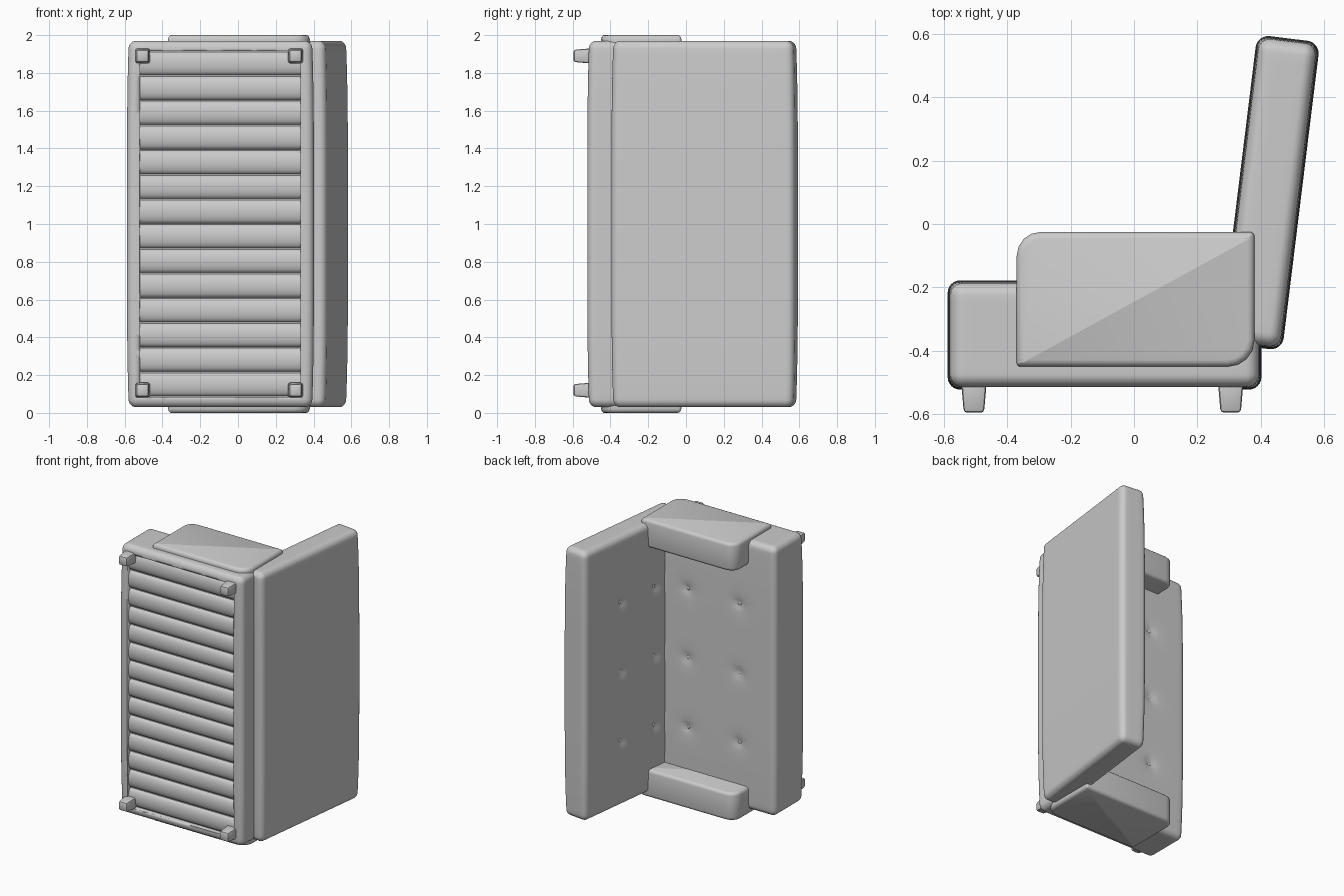
import bpy, bmesh, math
from mathutils import Vector, Matrix

if "Cube" in bpy.data.objects:
    bpy.data.objects.remove(bpy.data.objects["Cube"])

def finish(bm, name, angle=40):
    bmesh.ops.recalc_face_normals(bm, faces=bm.faces)
    me = bpy.data.meshes.new(name)
    bm.to_mesh(me)
    bm.free()
    ob = bpy.data.objects.new(name, me)
    bpy.context.collection.objects.link(ob)
    bpy.ops.object.select_all(action='DESELECT')
    ob.select_set(True)
    bpy.context.view_layer.objects.active = ob
    bpy.ops.object.shade_smooth_by_angle(angle=math.radians(angle))
    return ob

def box(size, loc, bevel=0.0, segs=3):
    bm = bmesh.new()
    bmesh.ops.create_cube(bm, size=1, matrix=Matrix.Translation(loc) @ Matrix.Diagonal((*size, 1)))
    if bevel:
        bmesh.ops.bevel(bm, geom=bm.edges[:], offset=bevel, segments=segs, profile=0.5, affect='EDGES')
    return bm

def cushion(name, size, matrix, r, axis, sign, dents):
    """Rounded, slightly swollen block with tufted dents on one face."""
    h = Vector(size) / 2
    bm = box(size, (0, 0, 0))
    for i in range(3):
        n = max(2, round(2 * (h[i] - r) / 0.027))
        inner = [-(h[i] - r) + 2 * (h[i] - r) * k / n for k in range(n + 1)]
        rim = [s * (h[i] - r + r * t) for s in (-1, 1) for t in (0.27, 0.58)]
        no = Vector([float(i == j) for j in range(3)])
        for c in inner + rim:
            bmesh.ops.bisect_plane(bm, geom=bm.verts[:] + bm.edges[:] + bm.faces[:],
                                   plane_co=no * c, plane_no=no, dist=1e-6)
    for v in bm.verts:
        p = v.co.copy()
        core = Vector([max(-(h[i] - r), min(h[i] - r, p[i])) for i in range(3)])
        q = core + (p - core).normalized() * r
        swell = (p.z / h.z) ** 4
        for i in (0, 1):
            q[i] *= 1 - 0.01 / h[i] * swell
        if sign * p[axis] > h[axis] - 1e-4:
            for a, z in dents:
                d = math.hypot(p[1 - axis] - a, p.z - z)
                q[axis] -= sign * (0.018 * math.exp(-(d / 0.022) ** 2) + 0.006 * math.exp(-(d / 0.07) ** 2))
        v.co = q
    bm.transform(matrix)
    ob = finish(bm, name)
    # buttons sitting in the dents
    bm = bmesh.new()
    for a, z in dents:
        c = Vector((0, 0, z))
        c[axis], c[1 - axis] = sign * (h[axis] - 0.02), a
        flat = Vector((0.014, 0.014, 0.014))
        flat[axis] = 0.008
        bmesh.ops.create_uvsphere(bm, u_segments=12, v_segments=8, radius=1,
                                  matrix=matrix @ Matrix.Translation(c) @ Matrix.Diagonal((*flat, 1)))
    finish(bm, name + "_buttons")
    return ob

rows = (-0.5, 0, 0.5)

# Seat block, tufted on +y
seat = cushion("seat", (0.99, 0.345, 1.94), Matrix.Translation((-0.093, -0.35, 1.0)), 0.04, 1, 1,
               [(a, z) for a in (0.21, -0.20) for z in rows])

# Shallow recess in the underside
cutter = finish(box((0.85, 0.09, 1.83), (-0.095, -0.525, 1.0)), "recess_cutter")
mod = seat.modifiers.new("recess", 'BOOLEAN')
mod.operation, mod.solver, mod.object = 'DIFFERENCE', 'EXACT', cutter
cutter.hide_render = True
bpy.context.view_layer.objects.active = seat
bpy.ops.object.modifier_apply(modifier="recess")
bpy.data.objects.remove(cutter)

# Backrest, tilted, tufted on its inner face
tilt = Matrix.Translation((0.428, 0.099, 1.0)) @ Matrix.Rotation(math.radians(-7.0), 4, 'Z')
cushion("backrest", (0.20, 0.98, 1.94), tilt, 0.04, 0, -1,
        [(a, z) for a in (-0.20, 0.13) for z in rows])

# Curved slats across the underside
bm = bmesh.new()
count, n = 14, 8
pitch = 1.83 / count
for k in range(count):
    zc = 0.085 + pitch * (k + 0.5)
    ends = []
    for x in (-0.52, 0.33):
        ends.append([bm.verts.new((x, -0.48 - 0.026 * math.sin(math.pi * i / n),
                                   zc - 0.062 * math.cos(math.pi * i / n))) for i in range(n + 1)])
    a, b = ends
    for i in range(n + 1):
        j = (i + 1) % (n + 1)
        bm.faces.new((a[i], a[j], b[j], b[i]))
    bm.faces.new(a)
    bm.faces.new(b[::-1])
finish(bm, "underside_slats")

# Armrests: side profile with a big round at two opposite corners
def arm_profile():
    corners = [(-0.37, -0.45, 0.012, 180), (0.38, -0.45, 0.085, 270),
               (0.38, -0.025, 0.015, 0), (-0.37, -0.025, 0.075, 90)]
    pts = []
    for x, y, r, start in corners:
        cx = x + (r if x < 0 else -r)
        cy = y + (r if y < -0.2 else -r)
        for k in range(5):
            t = math.radians(start + 90 * k / 4)
            pts.append((cx + r * math.cos(t), cy + r * math.sin(t)))
    return pts

for name, z0, z1 in (("lower_armrest", 0.0, 0.20), ("upper_armrest", 1.80, 2.0)):
    bm = bmesh.new()
    face = bm.faces.new([bm.verts.new((x, y, z0)) for x, y in arm_profile()])
    ext = bmesh.ops.extrude_face_region(bm, geom=[face])
    bmesh.ops.translate(bm, vec=(0, 0, z1 - z0), verts=[g for g in ext["geom"] if isinstance(g, bmesh.types.BMVert)])
    caps = [f for f in bm.faces if len(f.verts) > 4]
    rim = {e for f in caps for e in f.edges}
    bmesh.ops.bevel(bm, geom=list(rim), offset=0.022, segments=3, profile=0.5, affect='EDGES', clamp_overlap=False)
    bmesh.ops.remove_doubles(bm, verts=bm.verts, dist=0.0005)
    finish(bm, name)

# Four tapered feet
for x, side in ((-0.505, "front"), (0.305, "rear")):
    for z, end in ((0.12, "lower"), (1.89, "upper")):
        bm = box((0.082, 0.105, 0.082), (0, -0.5425, 0), 0.012, 2)
        for v in bm.verts:
            s = 1 - 0.22 * (-0.49 - v.co.y) / 0.105
            v.co.x, v.co.z = v.co.x * s + x, v.co.z * s + z
        finish(bm, f"{side}_{end}_foot")
